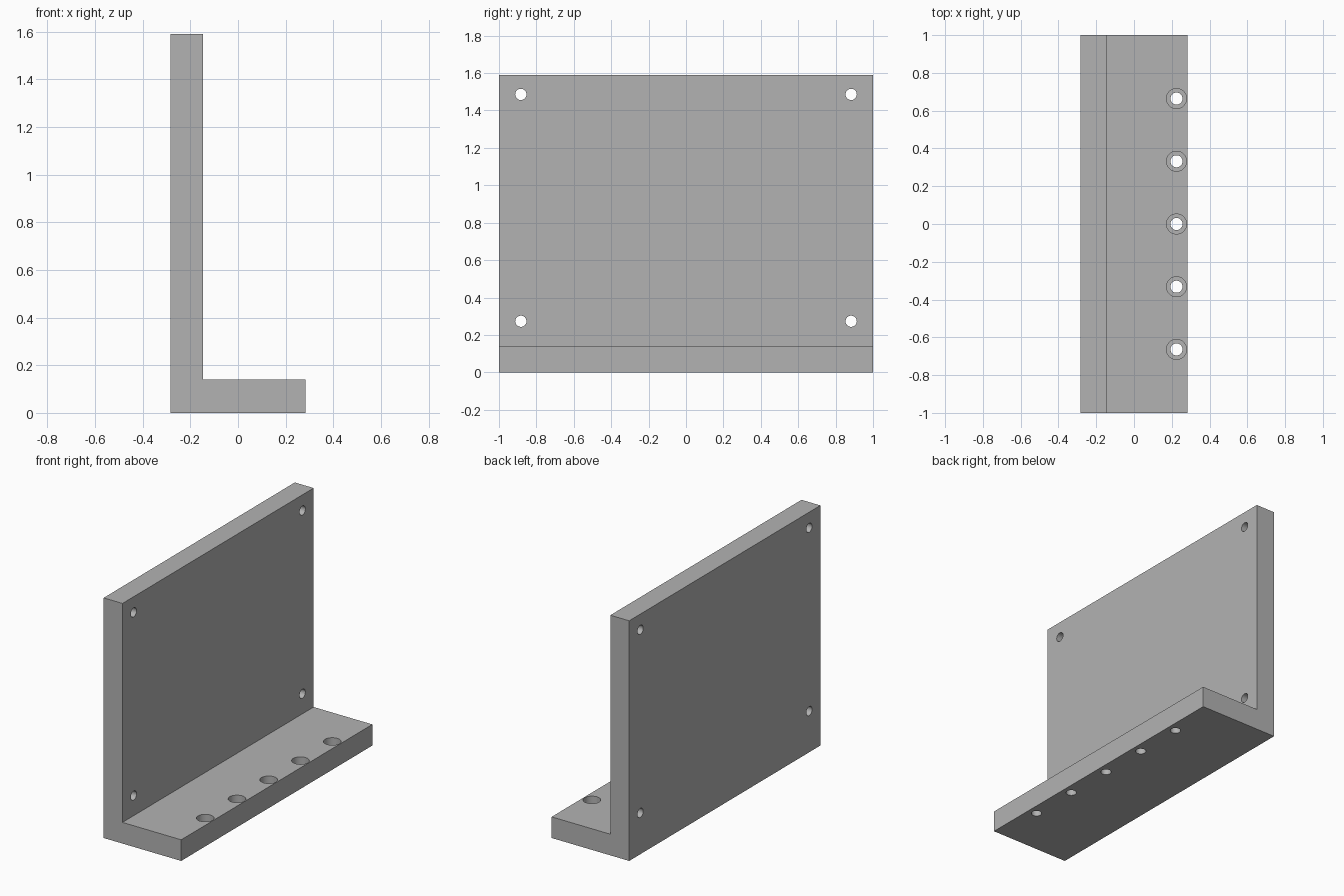
import bpy, bmesh, math
from mathutils import Matrix, Vector

cube = bpy.data.objects.get("Cube")
if cube:
    bpy.data.objects.remove(cube, do_unlink=True)

# Overall sizes
BACK, INNER, FRONT = -0.284, -0.146, 0.284
LENGTH, HEIGHT, THICK = 2.0, 1.59, 0.14

grey = bpy.data.materials.new("plain grey")
grey.use_nodes = True
colour = (0.45, 0.45, 0.45, 1)
grey.diffuse_color = colour
grey.node_tree.nodes["Principled BSDF"].inputs["Base Color"].default_value = colour


def add_object(name, bm):
    bmesh.ops.recalc_face_normals(bm, faces=bm.faces)
    mesh = bpy.data.meshes.new(name)
    bm.to_mesh(mesh)
    bm.free()
    mesh.materials.append(grey)
    obj = bpy.data.objects.new(name, mesh)
    bpy.context.collection.objects.link(obj)
    return obj


def drill(bm, radius, depth, place, turn=Matrix()):
    bmesh.ops.create_cone(bm, cap_ends=True, segments=48, radius1=radius,
                          radius2=radius, depth=depth,
                          matrix=Matrix.Translation(place) @ turn)


# L-shaped bracket: profile extruded along its length
bm = bmesh.new()
profile = [(BACK, 0), (FRONT, 0), (FRONT, THICK),
           (INNER, THICK), (INNER, HEIGHT), (BACK, HEIGHT)]
face = bm.faces.new([bm.verts.new((x, -LENGTH / 2, z)) for x, z in profile])
side = bmesh.ops.extrude_face_region(bm, geom=[face])["geom"]
bmesh.ops.translate(bm, vec=Vector((0, LENGTH, 0)),
                    verts=[v for v in side if isinstance(v, bmesh.types.BMVert)])
bracket = add_object("angle_bracket", bm)

# Corner holes through the upright plate, and screw holes through the foot
bm = bmesh.new()
across = Matrix.Rotation(math.pi / 2, 4, "Y")
for y in (-0.883, 0.883):
    for z in (0.273, 1.486):
        drill(bm, 0.03, 0.3, ((BACK + INNER) / 2, y, z), across)
for i in range(-2, 3):
    drill(bm, 0.032, 0.4, (0.225, i * 0.332, THICK / 2))
through_cutter = add_object("through_hole_cutter", bm)

# Counterbores sunk into the top of the foot
bm = bmesh.new()
SINK = 0.075
for i in range(-2, 3):
    drill(bm, 0.053, 2 * SINK, (0.225, i * 0.332, THICK))
bore_cutter = add_object("counterbore_cutter", bm)

for cutter in (through_cutter, bore_cutter):
    cut = bracket.modifiers.new(cutter.name, "BOOLEAN")
    cut.operation = "DIFFERENCE"
    cut.solver = "EXACT"
    cut.object = cutter
    cutter.hide_render = True

# Apply the cuts, drop the cutters, and smooth only the hole walls
bpy.ops.object.select_all(action="DESELECT")
bracket.select_set(True)
bpy.context.view_layer.objects.active = bracket
for name in [m.name for m in bracket.modifiers]:
    bpy.ops.object.modifier_apply(modifier=name)
for cutter in (through_cutter, bore_cutter):
    bpy.data.objects.remove(cutter, do_unlink=True)
bpy.ops.object.shade_smooth_by_angle(angle=math.radians(30))
